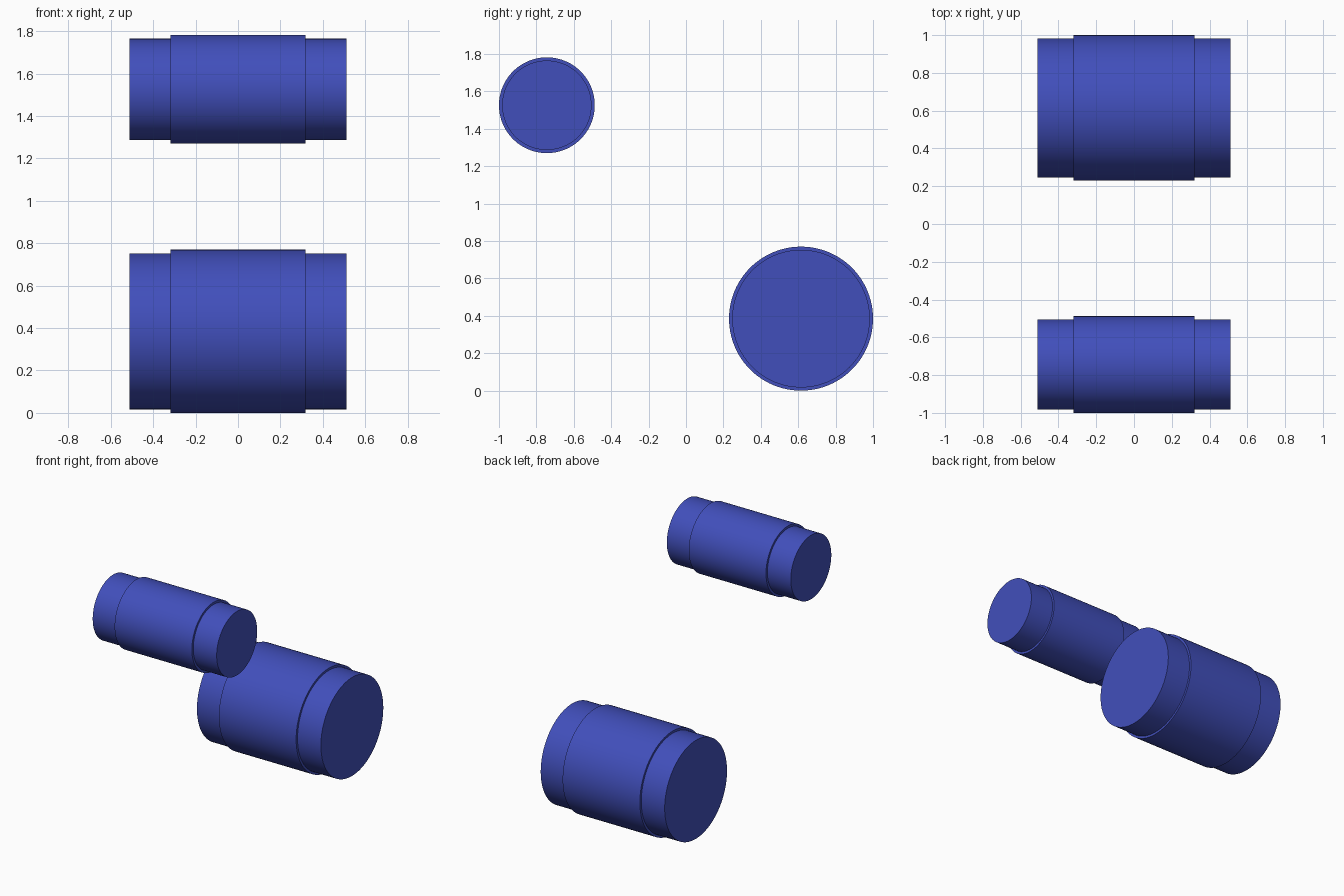
import bpy, bmesh, math

if "Cube" in bpy.data.objects:
    bpy.data.objects.remove(bpy.data.objects["Cube"])

blue = bpy.data.materials.new("blue")
blue.diffuse_color = (0.053, 0.078, 0.50, 1)
blue.use_nodes = True
blue.node_tree.nodes["Principled BSDF"].inputs["Base Color"].default_value = blue.diffuse_color

HALF, MID = 0.512, 0.319   # half length of the shaft and of the raised sleeve


def roller(name, y, z, r_end, r_mid, sides=96):
    """Stepped cylinder along x, lathed from a half profile."""
    profile = [(-HALF, 0), (-HALF, r_end), (-MID, r_end), (-MID, r_mid),
               (MID, r_mid), (MID, r_end), (HALF, r_end), (HALF, 0)]
    bm = bmesh.new()
    verts = [bm.verts.new((x, 0, r)) for x, r in profile]
    edges = [bm.edges.new(pair) for pair in zip(verts, verts[1:])]
    bmesh.ops.spin(bm, geom=verts + edges, cent=(0, 0, 0), axis=(1, 0, 0),
                   angle=math.tau, steps=sides, use_duplicate=False)
    bmesh.ops.remove_doubles(bm, verts=bm.verts, dist=1e-4)
    bmesh.ops.recalc_face_normals(bm, faces=bm.faces)
    mesh = bpy.data.meshes.new(name)
    bm.to_mesh(mesh)
    bm.free()
    mesh.materials.append(blue)
    obj = bpy.data.objects.new(name, mesh)
    obj.location = (0, y, z)
    bpy.context.collection.objects.link(obj)
    bpy.context.view_layer.objects.active = obj
    obj.select_set(True)
    bpy.ops.object.shade_smooth_by_angle(angle=math.radians(30))
    obj.select_set(False)


# Small upper roller at the front, large lower roller at the back
roller("upper_roller", -0.744, 1.526, 0.239, 0.256)
roller("lower_roller", 0.615, 0.385, 0.368, 0.385)
